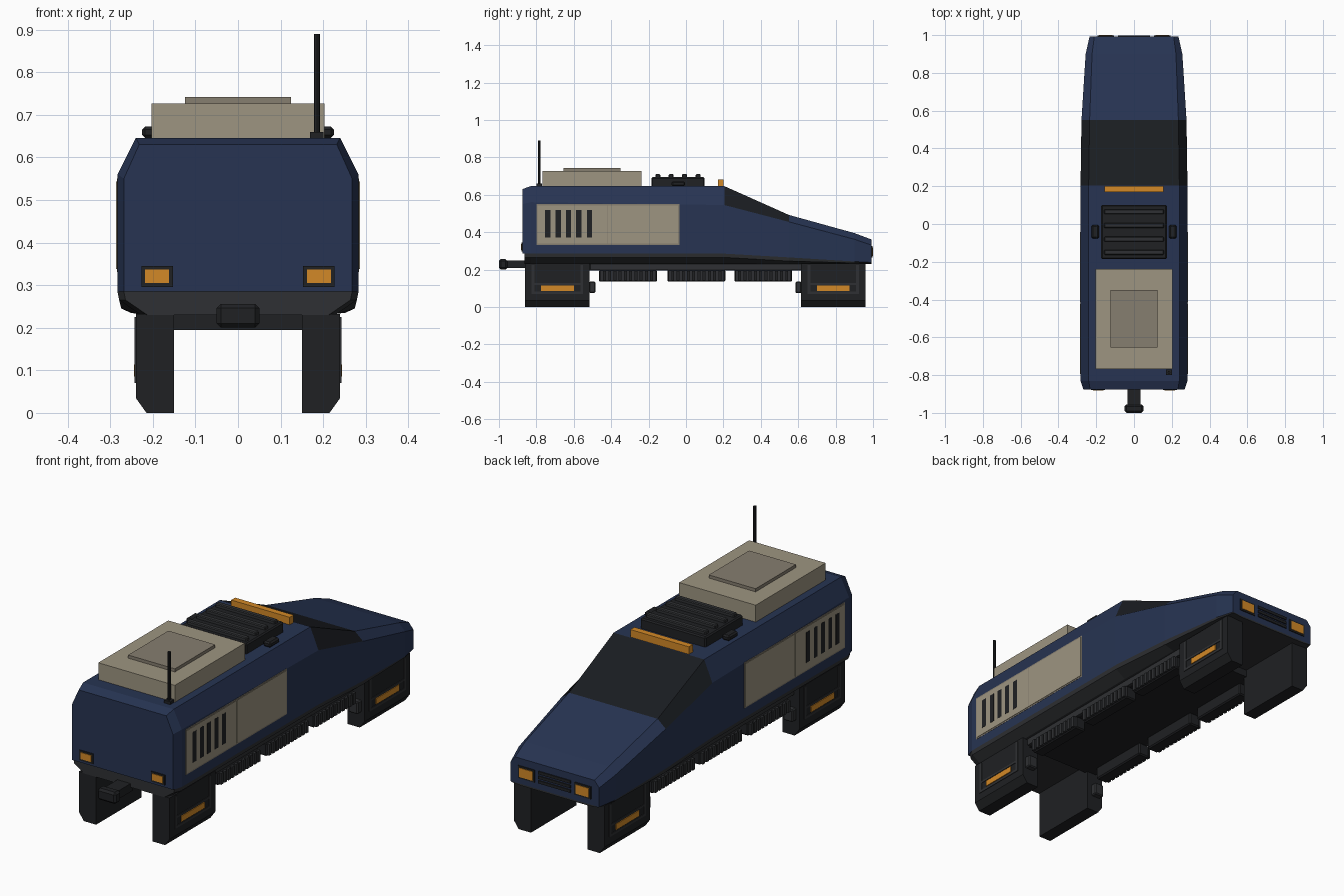
import bpy, bmesh
from mathutils import Matrix

if "Cube" in bpy.data.objects:
    bpy.data.objects.remove(bpy.data.objects["Cube"])


def material(name, r, g, b):
    m = bpy.data.materials.new(name)
    m.diffuse_color = (r, g, b, 1)
    m.use_nodes = True
    m.node_tree.nodes["Principled BSDF"].inputs["Base Color"].default_value = m.diffuse_color
    return m


NAVY = material("navy_paint", 0.020, 0.034, 0.085)
GLASS = material("dark_glass", 0.010, 0.012, 0.015)
DARK = material("dark_metal", 0.014, 0.015, 0.017)
GREY = material("grey_metal", 0.028, 0.030, 0.033)
BEIGE = material("beige_panel", 0.34, 0.30, 0.22)
TAN = material("tan_panel", 0.24, 0.21, 0.16)
AMBER = material("amber_light", 0.65, 0.25, 0.02)


def finish(name, bm, mats, bevel=0, mirror=False):
    bmesh.ops.recalc_face_normals(bm, faces=bm.faces)
    me = bpy.data.meshes.new(name)
    bm.to_mesh(me)
    bm.free()
    for m in mats:
        me.materials.append(m)
    ob = bpy.data.objects.new(name, me)
    bpy.context.collection.objects.link(ob)
    if bevel:
        b = ob.modifiers.new("bevel", 'BEVEL')
        b.width, b.segments = bevel, 1
    if mirror:
        ob.modifiers.new("mirror", 'MIRROR')
    return ob


def boxes(name, spans, mat, bevel=0, mirror=False):
    """One object made of boxes, each span = (x0, x1, y0, y1, z0, z1)."""
    bm = bmesh.new()
    for x0, x1, y0, y1, z0, z1 in spans:
        m = Matrix.Translation(((x0 + x1) / 2, (y0 + y1) / 2, (z0 + z1) / 2))
        m = m @ Matrix.Diagonal((x1 - x0, y1 - y0, z1 - z0, 1))
        bmesh.ops.create_cube(bm, size=1, matrix=m)
    return finish(name, bm, [mat], bevel, mirror)


def loft(name, sections, mats, pick=lambda seg, side: 0, mirror=False):
    """Skin between rings; sections = [(y, [(x, z), ...]), ...]."""
    bm = bmesh.new()
    rings = [[bm.verts.new((x, y, z)) for x, z in pts] for y, pts in sections]
    n = len(rings[0])
    for s, (a, b) in enumerate(zip(rings, rings[1:])):
        for i in range(n):
            j = (i + 1) % n
            bm.faces.new((a[i], a[j], b[j], b[i])).material_index = pick(s, i)
    bm.faces.new(rings[0])
    bm.faces.new(rings[-1])
    return finish(name, bm, mats, mirror=mirror)


def symmetric(half):
    return half + [(-x, z) for x, z in reversed(half)]


# Hull: y, side half width, roof half width, bottom, shoulder and roof heights
hull = [(-0.875, 0.268, 0.232, 0.285, 0.55, 0.630),
        (-0.83, 0.283, 0.240, 0.285, 0.56, 0.646),
        (0.205, 0.283, 0.240, 0.285, 0.545, 0.646),
        (0.55, 0.278, 0.235, 0.265, 0.455, 0.492),
        (0.90, 0.256, 0.222, 0.243, 0.362, 0.395),
        (0.993, 0.235, 0.210, 0.238, 0.330, 0.360)]
loft("hull", [(y, symmetric([(w, b), (w, s), (t, r)])) for y, w, t, b, s, r in hull],
     [NAVY, GLASS], lambda seg, side: int(seg == 2 and side in (1, 2, 3)))

# Tapered skirt below the hull
loft("lower_skirt", [(y + (0.012 if k == 0 else 0), symmetric(
     [(w, b), (w - 0.004, max(b - 0.02, 0.235)), (w - 0.055, 0.23)]))
     for k, (y, w, t, b, s, r) in enumerate(hull)], [GREY])
boxes("chassis_plate", [(-0.20, 0.20, -0.53, 0.63, 0.195, 0.24)], DARK)
boxes("chassis_rail", [(0.19, 0.215, -0.51, 0.615, 0.198, 0.235)], GREY, mirror=True)

# Leg pods with outer panels, light strips and hinge blocks
pod = [(0.15, 0), (0.215, 0), (0.24, 0.035), (0.24, 0.232), (0.15, 0.232)]
for label, y0, knob in (("front", -0.86, 0.35), ("rear", 0.615, -0.022)):
    loft(label + "_leg_pod", [(y0, pod), (y0 + 0.345, pod)], [DARK], mirror=True)
    boxes(label + "_pod_frame",
          [(0.235, 0.243, y0 + a, y0 + b, c, d) for a, b, c, d in
           ((0.035, 0.05, 0.07, 0.225), (0.295, 0.31, 0.07, 0.225),
            (0.05, 0.295, 0.07, 0.082), (0.05, 0.295, 0.118, 0.128))],
          GREY, mirror=True)
    boxes(label + "_pod_light",
          [(0.235, 0.244, y0 + 0.085, y0 + 0.26, 0.086, 0.114)], AMBER, mirror=True)
    boxes(label + "_hinge_block",
          [(0.175, 0.225, y0 + knob - 0.008, y0 + knob + 0.025, 0.075, 0.135)],
          GREY, 0.005, True)

# Ribbed units hung under each side
ribs, cores = [], []
for y0 in (-0.465, -0.10, 0.258):
    cores.append((0.162, 0.222, y0, y0 + 0.31, 0.135, 0.198))
    for i in range(11):
        y = y0 + 0.006 + i * 0.028
        ribs.append((0.215, 0.232, y, y + 0.018, 0.14, 0.194))
boxes("underside_unit", cores, DARK, 0.006, True)
boxes("underside_rib", ribs, GREY, mirror=True)

# Coupler at the tall end
boxes("coupler_shaft", [(-0.035, 0.035, -0.96, -0.85, 0.208, 0.248)], DARK)
boxes("coupler_head", [(-0.05, 0.05, -1.0, -0.955, 0.20, 0.256)], DARK, 0.01)

# Roof box and lid
boxes("roof_box", [(-0.203, 0.203, -0.768, -0.238, 0.64, 0.727)], BEIGE)
boxes("roof_box_lid", [(-0.124, 0.124, -0.655, -0.35, 0.72, 0.742)], TAN)

# Roof vent with raised slats and side latches
boxes("roof_vent", [(-0.174, 0.174, -0.185, 0.10, 0.64, 0.694)], DARK, 0.006)
boxes("vent_slat", [(-0.158, 0.158, y - 0.013, y + 0.013, 0.69, 0.71)
                    for y in (-0.15, -0.08, -0.008, 0.065)], GREY, 0.004)
boxes("vent_latch", [(0.185, 0.225, -0.077, -0.005, 0.646, 0.672)], DARK, 0.007, True)
boxes("roof_light_bar", [(-0.155, 0.155, 0.17, 0.20, 0.64, 0.682)], AMBER)

# Antenna
boxes("antenna_base", [(0.169, 0.201, -0.80, -0.77, 0.64, 0.66)], DARK)
bm = bmesh.new()
bmesh.ops.create_cone(bm, cap_ends=True, segments=8, radius1=0.007, radius2=0.007,
                      depth=0.24, matrix=Matrix.Translation((0.185, -0.785, 0.77)))
finish("antenna_rod", bm, [DARK])

# Side panels: trim, two beige plates, vent slots
boxes("side_panel_trim", [(0.27, 0.284, -0.80, -0.036, 0.331, 0.55)], TAN, mirror=True)
boxes("side_panel", [(0.27, 0.286, -0.793, -0.42, 0.338, 0.543),
                     (0.27, 0.286, -0.416, -0.043, 0.338, 0.543)], BEIGE, mirror=True)
boxes("side_vent_slot", [(0.27, 0.287, y, y + 0.028, 0.372, 0.518)
                         for y in (-0.753, -0.697, -0.642, -0.587, -0.530)],
      DARK, mirror=True)

# Lights and grille on both ends
boxes("tall_end_light_frame", [(0.153, 0.227, -0.879, -0.86, 0.296, 0.345)], DARK, mirror=True)
boxes("tall_end_light", [(0.162, 0.218, -0.882, -0.86, 0.305, 0.337)], AMBER, mirror=True)
boxes("nose_light_frame", [(0.105, 0.193, 0.98, 0.997, 0.265, 0.325)], DARK, mirror=True)
boxes("nose_light", [(0.114, 0.184, 0.98, 1.0, 0.273, 0.317)], AMBER, mirror=True)
boxes("nose_grille", [(-0.085, 0.085, 0.98, 0.998, z, z + 0.014)
                      for z in (0.268, 0.29, 0.312)], DARK)
